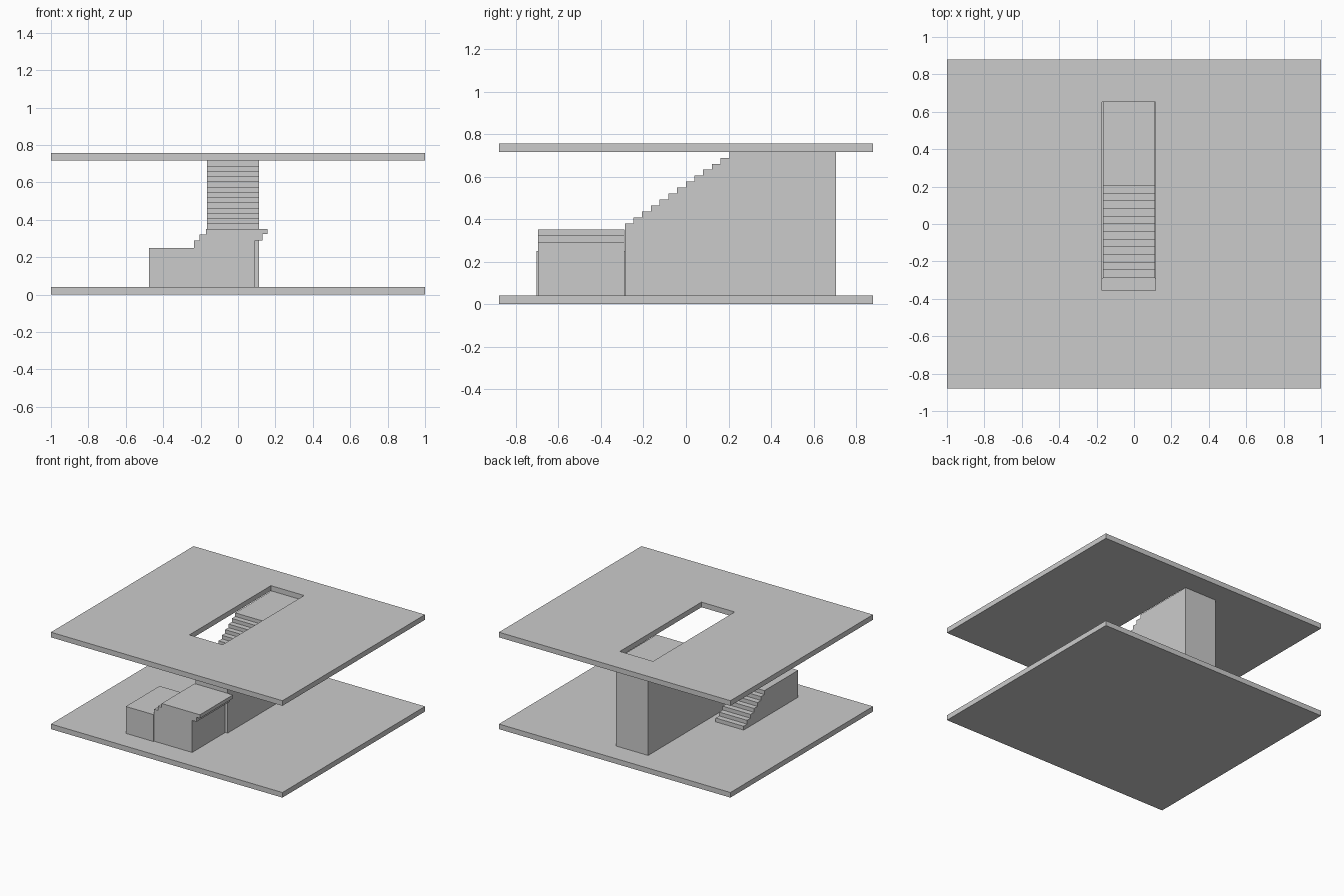
import bpy, bmesh
from mathutils import Vector

if "Cube" in bpy.data.objects:
    bpy.data.objects.remove(bpy.data.objects["Cube"])


def finish(name, bm):
    bmesh.ops.recalc_face_normals(bm, faces=bm.faces[:])
    mesh = bpy.data.meshes.new(name)
    bm.to_mesh(mesh)
    bm.free()
    obj = bpy.data.objects.new(name, mesh)
    bpy.context.collection.objects.link(obj)
    return obj


def extrude_profile(name, points, axis, lo, hi):
    """Extrude a (horizontal, z) outline along axis 'X' or 'Y'."""
    bm = bmesh.new()
    place = (lambda p: (lo, p[0], p[1])) if axis == 'X' else (lambda p: (p[0], lo, p[1]))
    face = bm.faces.new([bm.verts.new(place(p)) for p in points])
    out = bmesh.ops.extrude_face_region(bm, geom=[face], use_keep_orig=True)
    move = Vector((hi - lo, 0, 0)) if axis == 'X' else Vector((0, hi - lo, 0))
    bmesh.ops.translate(bm, vec=move, verts=[v for v in out['geom'] if isinstance(v, bmesh.types.BMVert)])
    return finish(name, bm)


def stair_points(y, z, run, rise, count):
    """Zigzag outline: each step is a riser followed by a tread."""
    pts = [(y, z)]
    for i in range(count):
        z += rise
        pts.append((y, z))
        if i < count - 1:
            y += run
            pts.append((y, z))
    return pts


def rect(bm, x0, x1, y0, y1, z):
    return [bm.verts.new(c) for c in ((x0, y0, z), (x1, y0, z), (x1, y1, z), (x0, y1, z))]


FLOOR, LANDING, UPPER, TOP = 0.04, 0.352, 0.717, 0.757

# Lower floor slab
extrude_profile("lower_floor", [(-1, 0), (1, 0), (1, FLOOR), (-1, FLOOR)], 'Y', -0.88, 0.88)

# Upper floor slab with stairwell opening
bm = bmesh.new()
ob, ot = (rect(bm, -1, 1, -0.88, 0.88, z) for z in (UPPER, TOP))
ib, it = (rect(bm, -0.172, 0.115, -0.355, 0.652, z) for z in (UPPER, TOP))
for i in range(4):
    j = (i + 1) % 4
    for a, b in ((ob, ot), (ot, it), (it, ib), (ib, ob)):
        bm.faces.new((a[i], a[j], b[j], b[i]))
finish("upper_floor", bm)

# Main flight, solid down to the floor
main = stair_points(-0.288, LANDING, 0.041, (UPPER - LANDING) / 13, 13)
extrude_profile("main_flight", [(-0.288, FLOOR)] + main + [(0.706, UPPER), (0.706, FLOOR)],
                'X', -0.167, 0.112)

# Turning landing: rises in steps on the left, overhangs in steps on the right
landing = [(-0.236, FLOOR), (-0.236, 0.29), (-0.205, 0.29), (-0.205, 0.321), (-0.172, 0.321),
           (-0.172, LANDING), (0.159, LANDING), (0.159, 0.324), (0.13, 0.324),
           (0.13, 0.29), (0.092, 0.29), (0.092, FLOOR)]
extrude_profile("upper_landing", landing, 'Y', -0.697, -0.29)

# Lower flight climbing toward the front, ending in a lower landing
low = stair_points(-0.03, FLOOR, -0.0427, 0.03, 7)
extrude_profile("lower_flight", low + [(-0.704, 0.25), (-0.704, FLOOR)], 'X', -0.477, -0.236)
